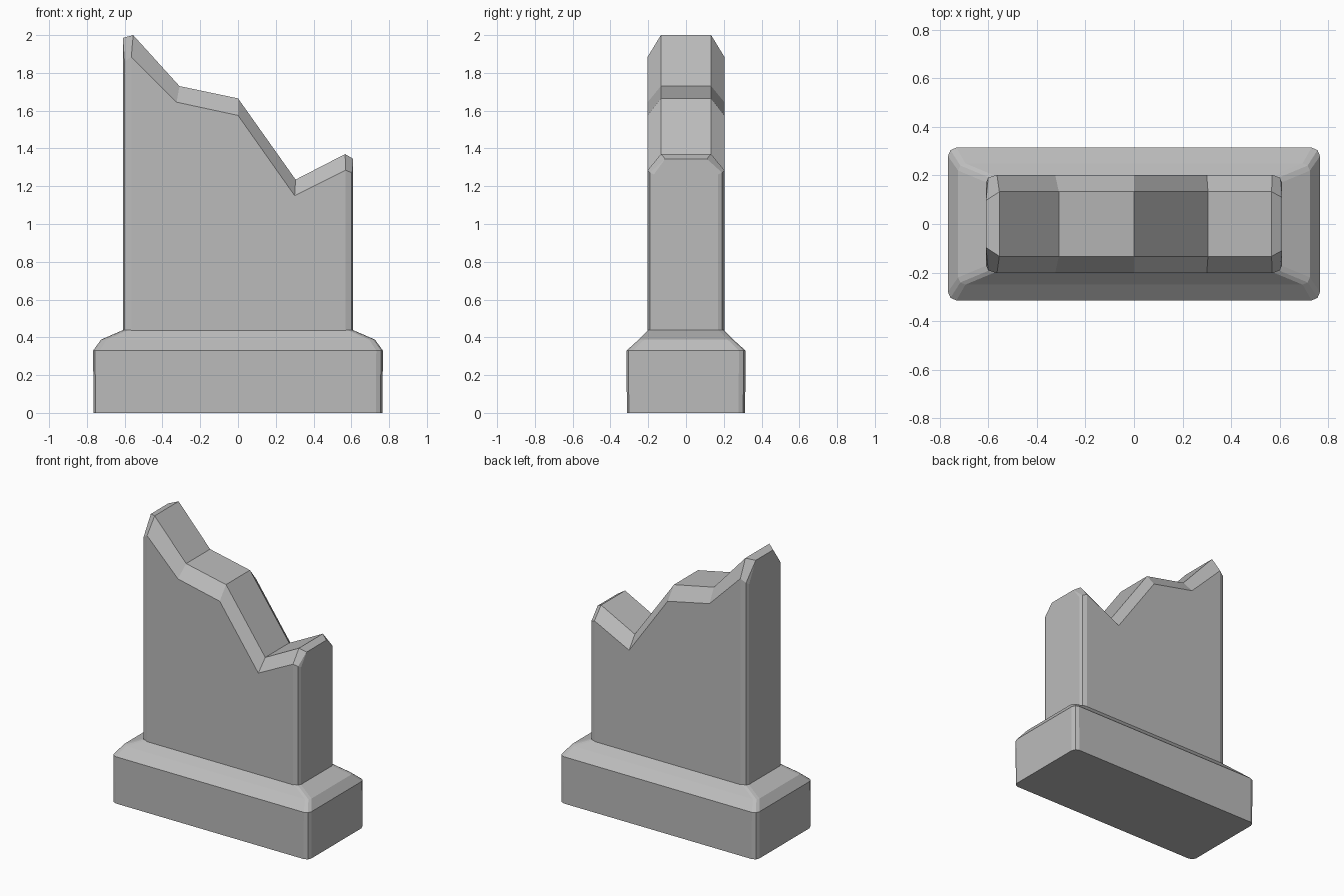
import bpy
import bmesh

cube = bpy.data.objects.get("Cube")
if cube:
    bpy.data.objects.remove(cube, do_unlink=True)

stone = bpy.data.materials.new("grey stone")
stone.use_nodes = True
GREY = (0.5, 0.5, 0.5, 1)
stone.diffuse_color = GREY
stone.node_tree.nodes["Principled BSDF"].inputs["Base Color"].default_value = GREY


def finish(name, bm):
    bmesh.ops.remove_doubles(bm, verts=bm.verts, dist=0.0005)
    bmesh.ops.recalc_face_normals(bm, faces=bm.faces)
    mesh = bpy.data.meshes.new(name)
    bm.to_mesh(mesh)
    bm.free()
    mesh.materials.append(stone)
    obj = bpy.data.objects.new(name, mesh)
    bpy.context.collection.objects.link(obj)
    return obj


def bridge(bm, lower, upper):
    n = len(lower)
    for i in range(n):
        j = (i + 1) % n
        bm.faces.new((lower[i], lower[j], upper[j], upper[i]))


def rounded_rect(bm, hx, hy, r, z):
    """Rectangle ring with two-step bevelled corners."""
    k = r * 0.3
    corner = [(hx, hy - r), (hx - k, hy - k), (hx - r, hy)]
    pts = []
    for sx, sy in ((1, 1), (-1, 1), (-1, -1), (1, -1)):
        part = [(sx * x, sy * y) for x, y in corner]
        pts += part if sx * sy > 0 else part[::-1]
    return [bm.verts.new((x, y, z)) for x, y in pts]


# Plinth with a sloping, bevelled shoulder
bm = bmesh.new()
sections = [(0.765, 0.313, 0.035, 0), (0.767, 0.315, 0.035, 0.33),
            (0.725, 0.25, 0.03, 0.388), (0.605, 0.2, 0.03, 0.44)]
rings = [rounded_rect(bm, *s) for s in sections]
for a, b in zip(rings, rings[1:]):
    bridge(bm, a, b)
bm.faces.new(rings[0])
bm.faces.new(rings[-1])
finish("plinth", bm)

# Broken slab: (wall x, wall z, ridge x, ridge z) along the jagged break
HY, RIDGE = 0.203, 0.133
stations = [(-0.565, 1.885, -0.555, 2.0), (-0.325, 1.645, -0.31, 1.73),
            (0, 1.575, 0, 1.665), (0.3, 1.15, 0.305, 1.235),
            (0.57, 1.285, 0.567, 1.37)]
# End corners: (side, bevel z, end z, end ridge z, end ridge y)
left_end = (-1, 1.86, 1.845, 1.985, 0.097)
right_end = (1, 1.272, 1.262, 1.345, 0.11)


def half(sy):
    """Wall and ridge points of one long side, ordered by x."""
    wall = [(x, sy * HY, z) for x, z, _, _ in stations]
    ridge = [(x, sy * RIDGE, z) for _, _, x, z in stations]
    for sx, zb, ze, zr, yr in (left_end, right_end):
        ends = [(sx * 0.601, sy * 0.191, zb), (sx * 0.61, sy * 0.17, ze)]
        tops = [(sx * 0.61, sy * yr, zr)] * 2
        if sx < 0:
            wall, ridge = ends[::-1] + wall, tops + ridge
        else:
            wall, ridge = wall + ends, ridge + tops
    return wall, ridge


bm = bmesh.new()
front_wall, front_ridge = half(-1)
back_wall, back_ridge = half(1)
wall = front_wall + back_wall[::-1]
ridge = front_ridge + back_ridge[::-1]
foot_ring = [bm.verts.new((x, y, 0.43)) for x, y, _ in wall]
wall_ring = [bm.verts.new(p) for p in wall]
ridge_ring = [bm.verts.new(p) for p in ridge]
bridge(bm, foot_ring, wall_ring)
bridge(bm, wall_ring, ridge_ring)
bm.faces.new(foot_ring)
# Facets of the broken top, spanning front ridge to back ridge
n = len(ridge_ring)
for i in range(1, n // 2 - 2):
    bm.faces.new((ridge_ring[i], ridge_ring[i + 1],
                  ridge_ring[n - 2 - i], ridge_ring[n - 1 - i]))
finish("broken_slab", bm)
